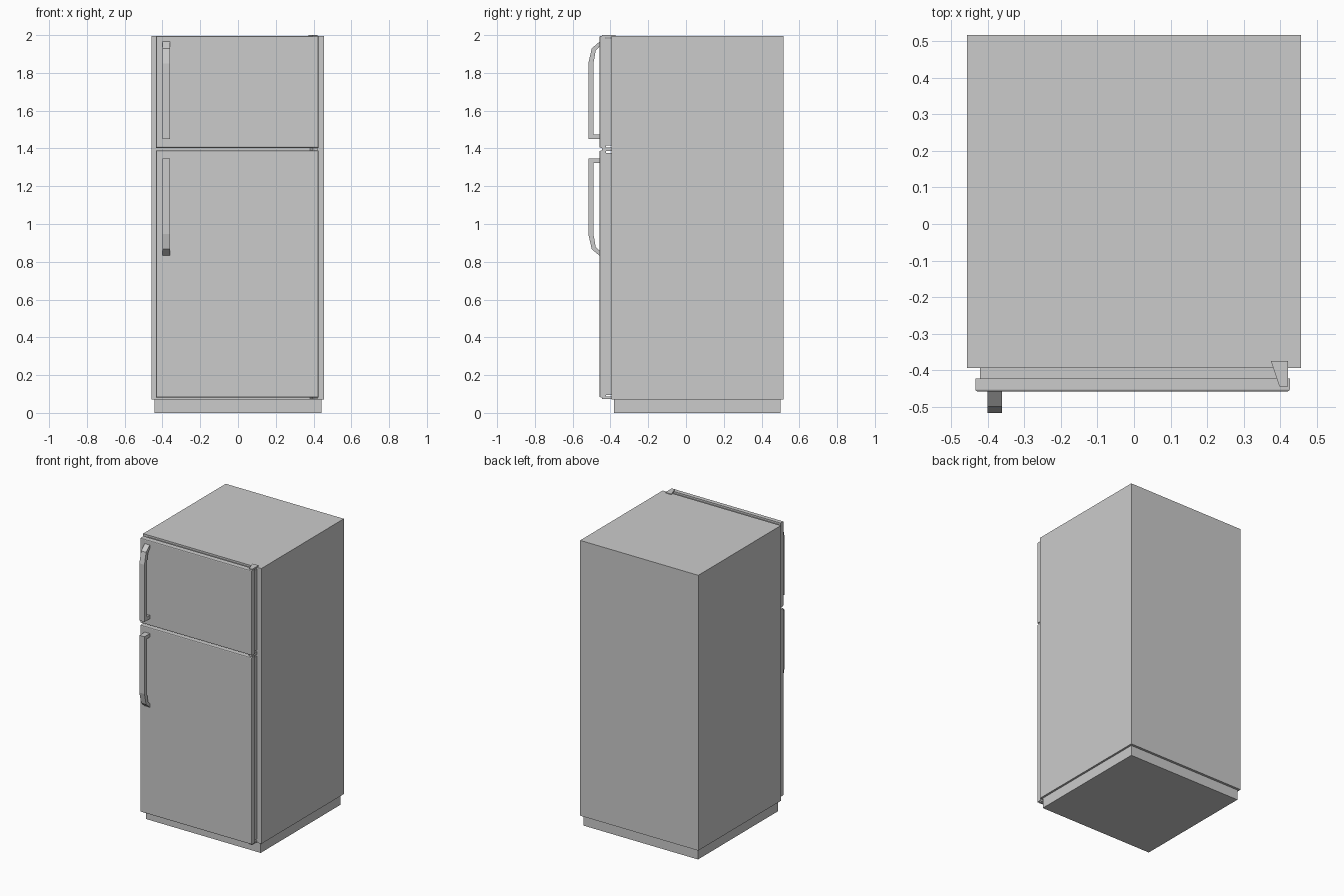
import bpy, bmesh

if "Cube" in bpy.data.objects:
    bpy.data.objects.remove(bpy.data.objects["Cube"])


def prism(name, profile, lo, hi, axis):
    """Extrude a 2D profile along 'X' (profile is y,z) or 'Z' (profile is x,y)."""
    place = (lambda p, h: (h, p[0], p[1])) if axis == 'X' else (lambda p, h: (p[0], p[1], h))
    bm = bmesh.new()
    rings = [[bm.verts.new(place(p, h)) for p in profile] for h in (lo, hi)]
    n = len(profile)
    for ring in rings:
        bm.faces.new(ring)
    for i in range(n):
        j = (i + 1) % n
        bm.faces.new((rings[0][i], rings[0][j], rings[1][j], rings[1][i]))
    bmesh.ops.recalc_face_normals(bm, faces=bm.faces)
    mesh = bpy.data.meshes.new(name)
    bm.to_mesh(mesh)
    bm.free()
    obj = bpy.data.objects.new(name, mesh)
    bpy.context.collection.objects.link(obj)
    return obj


def box(name, x, y, z):
    return prism(name, [(x[0], y[0]), (x[1], y[0]), (x[1], y[1]), (x[0], y[1])], *z, 'Z')


def door(name, x, y, z, chamfer):
    """Door slab with its front perimeter chamfered."""
    obj = box(name, x, y, z)
    bm = bmesh.new()
    bm.from_mesh(obj.data)
    edges = [e for e in bm.edges if all(abs(v.co.y - y[0]) < 1e-4 for v in e.verts)]
    bmesh.ops.bevel(bm, geom=edges, offset=chamfer, segments=2, profile=0.5, affect='EDGES')
    bm.to_mesh(obj.data)
    bm.free()
    return obj


# Cabinet and recessed plinth
box("cabinet", (-0.457, 0.456), (-0.394, 0.517), (0.072, 1.995))
box("plinth", (-0.443, 0.442), (-0.381, 0.500), (0.0, 0.072))

# Doors with the seal strips behind them
for part, z0, z1 in (("fridge", 0.082, 1.388), ("freezer", 1.403, 1.995)):
    door(part + "_door", (-0.434, 0.426), (-0.458, -0.423), (z0, z1), 0.006)
    box(part + "_door_seal", (-0.421, 0.421), (-0.423, -0.394), (z0 + 0.013, z1 - 0.013))

# Handles: one side profile, mirrored in height about the door gap
profile = [(-0.458, 1.450), (-0.517, 1.450), (-0.517, 1.850), (-0.499, 1.930),
           (-0.458, 1.965), (-0.458, 1.940), (-0.478, 1.918), (-0.491, 1.845),
           (-0.491, 1.475), (-0.458, 1.475)]
prism("freezer_handle", profile, -0.400, -0.361, 'X')
prism("fridge_handle", [(y, 2.797 - z) for y, z in profile], -0.400, -0.361, 'X')

# Tapered hinge plates at the top, middle and bottom
plate = [(0.374, -0.374), (0.421, -0.374), (0.421, -0.445), (0.398, -0.445)]
for name, z0, z1 in (("top_hinge", 1.988, 2.0), ("middle_hinge", 1.386, 1.405),
                     ("bottom_hinge", 0.074, 0.086)):
    prism(name, plate, z0, z1, 'Z')
